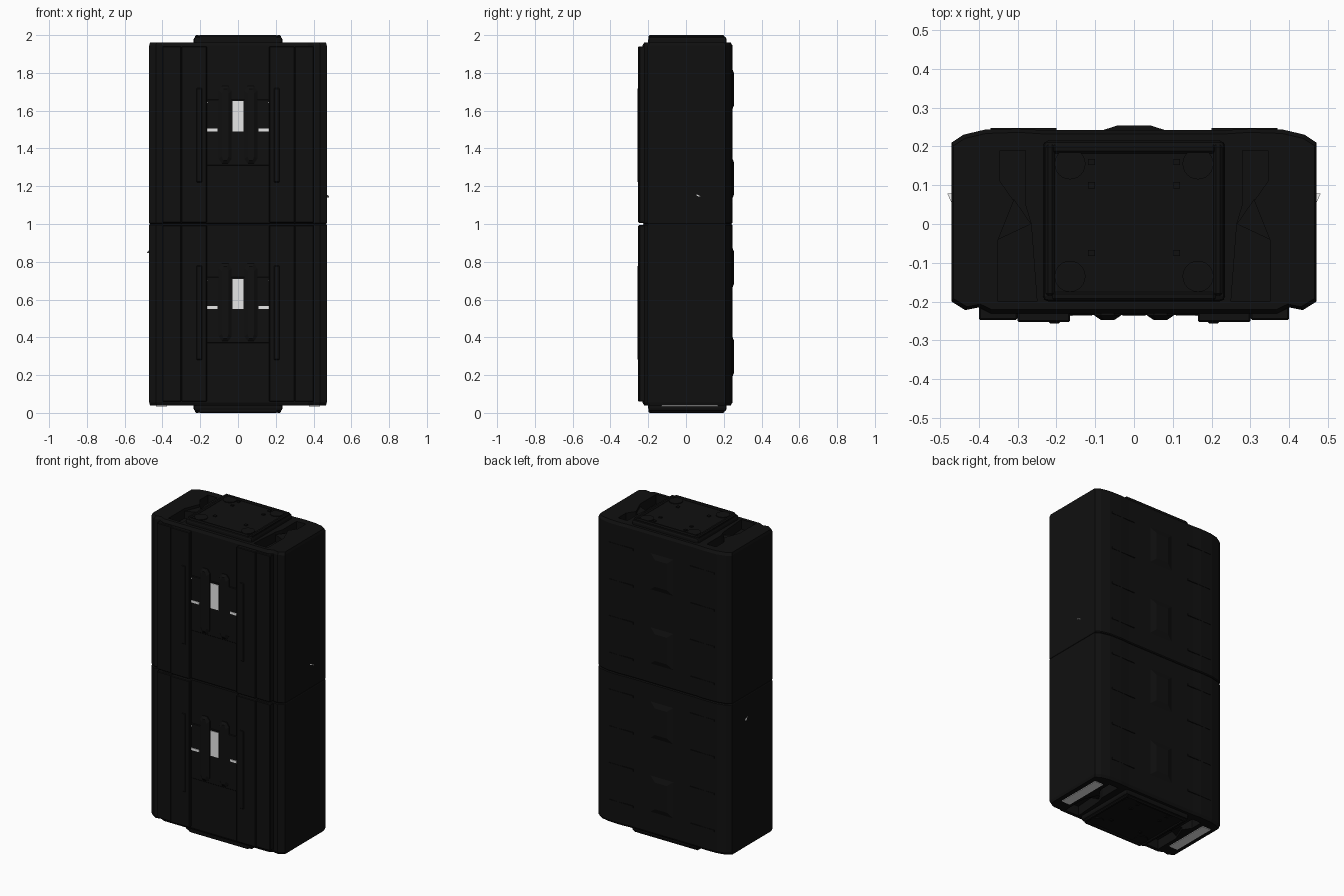
import bpy, bmesh, math
from mathutils import Vector

if "Cube" in bpy.data.objects:
    bpy.data.objects.remove(bpy.data.objects["Cube"])


def material(name, value):
    m = bpy.data.materials.new(name)
    m.use_nodes = True
    colour = (value, value, value, 1)
    m.diffuse_color = colour
    m.node_tree.nodes["Principled BSDF"].inputs["Base Color"].default_value = colour
    return m


BLACK = material("matte black", 0.005)
LIGHT = material("light grey", 0.8)


def finish(bm, name, mat=BLACK, bevel=0, segments=1):
    bmesh.ops.recalc_face_normals(bm, faces=bm.faces)
    mesh = bpy.data.meshes.new(name)
    bm.to_mesh(mesh)
    bm.free()
    ob = bpy.data.objects.new(name, mesh)
    bpy.context.collection.objects.link(ob)
    mesh.materials.append(mat)
    if bevel:
        mod = ob.modifiers.new("edge bevel", 'BEVEL')
        mod.width, mod.segments = bevel, segments
    return ob


def box(name, x, y, z, mat=BLACK, bevel=0, segments=1):
    """Box from its (low, high) range on each axis."""
    bm = bmesh.new()
    bmesh.ops.create_cube(bm, size=1)
    for v in bm.verts:
        v.co = Vector([a[0] if c < 0 else a[1] for c, a in zip(v.co, (x, y, z))])
    return finish(bm, name, mat, bevel, segments)


def loft(name, rings, mat=BLACK):
    """Closed solid through rings of points."""
    bm = bmesh.new()
    vs = [[bm.verts.new(p) for p in ring] for ring in rings]
    n = len(vs[0])
    bm.faces.new(vs[0])
    bm.faces.new(vs[-1])
    for a, b in zip(vs, vs[1:]):
        for i in range(n):
            j = (i + 1) % n
            bm.faces.new((a[i], a[j], b[j], b[i]))
    return finish(bm, name, mat)


def prism(name, pts, z0, z1, mat=BLACK):
    return loft(name, [[(x, y, z) for x, y in pts] for z in (z0, z1)], mat)


def span(side, a, b):
    return tuple(sorted((side * a, side * b)))


def cut(target, cutter):
    mod = target.modifiers.new("pocket", 'BOOLEAN')
    mod.operation, mod.object, mod.solver = 'DIFFERENCE', cutter, 'EXACT'
    cutter.hide_render = True
    cutter.hide_viewport = True
    cutter.display_type = 'WIRE'


# Case halves: one cross-section, softened at the outer end and at the seam
half = [(0.37, -0.23), (0.40, -0.215), (0.435, -0.222), (0.47, -0.2), (0.47, 0.21),
        (0.44, 0.23), (0.385, 0.243), (0.3, 0.246), (0.24, 0.242)]
section = half + [(-x, y) for x, y in reversed(half)]


def ring(z, inset=0):
    return [(x * (1 - inset / 4), y * (1 - inset), z) for x, y in section]


for name, end in (("upper", 1), ("lower", -1)):
    at = lambda d: 1 + end * d
    case = loft(name + "_case", [ring(at(0.001), 0.02), ring(at(0.006)),
                                 ring(at(0.945)), ring(at(0.962), 0.04)])

    # End pockets with angled latches
    for side in (-1, 1):
        pocket = [(0.25, -0.2), (0.35, -0.2), (0.35, -0.04), (0.31, 0.06), (0.345, 0.11),
                  (0.345, 0.19), (0.28, 0.19), (0.28, 0.05), (0.265, 0)]
        cut(case, prism(name + "_pocket_cutter", [(side * x, y) for x, y in pocket],
                        *sorted((at(0.9), at(1.1)))))
        latch = [(0.265, 0), (0.35, -0.04), (0.31, 0.065)]
        prism(name + "_latch", [(side * x, y) for x, y in latch],
              *sorted((at(0.89), at(0.945))))

    # Raised end cap with rim, studs and clips
    box(name + "_cap", (-0.235, 0.235), (-0.2, 0.215),
        sorted((at(0.9), at(0.992))), bevel=0.015, segments=2)
    for side in (-1, 1):
        box(name + "_cap_side_rim", span(side, 0.205, 0.228), (-0.185, 0.205),
            sorted((at(0.96), at(1))), bevel=0.006)
        for y in (-0.135, 0.155):
            bm = bmesh.new()
            bmesh.ops.create_cone(bm, cap_ends=True, segments=24, radius1=0.04,
                                  radius2=0.04, depth=0.012)
            bmesh.ops.translate(bm, verts=bm.verts, vec=(side * 0.165, y, at(0.99)))
            finish(bm, name + "_cap_stud")
        for y in (-0.075, 0.1, 0.16):
            box(name + "_cap_clip", span(side, 0.1, 0.118), (y - 0.008, y + 0.008),
                sorted((at(0.985), at(0.998))))
    for y in (-0.19, 0.19):
        box(name + "_cap_end_rim", (-0.21, 0.21), (y - 0.008, y + 0.015),
            sorted((at(0.96), at(1))), bevel=0.006)

    # Front rails, stepped, stopping short of the seam
    for side in (-1, 1):
        box(name + "_outer_rail", span(side, 0.3, 0.4), (-0.247, -0.2),
            sorted((at(0.006), at(0.94))), bevel=0.004)
        box(name + "_inner_rail", span(side, 0.165, 0.3), (-0.253, -0.2),
            sorted((at(0.006), at(0.94))), bevel=0.004)

# Pale strips on the underside
for side in (-1, 1):
    box("underside_strip", span(side, 0.375, 0.435), (-0.13, 0.17), (0.034, 0.042), LIGHT)

for name, z in (("upper", 1.49), ("lower", 0.55)):
    # Front panel, with raised brackets beside it
    box(name + "_panel", (-0.17, 0.17), (-0.234, -0.2), (z - 0.18, z + 0.17), bevel=0.003)
    for side in (-1, 1):
        box(name + "_bracket", span(side, 0.19, 0.22), (-0.256, -0.22),
            (z - 0.27, z + 0.23), bevel=0.004)
        # Long grip ribs with tapered ends
        rib = [[(side * 0.068 + sx * w, y, z + 0.035 + sz * h)
                for sx, sz in ((-1, -.88), (-.5, -1), (.5, -1), (1, -.88),
                               (1, .88), (.5, 1), (-.5, 1), (-1, .88))]
               for y, w, h in ((-0.22, 0.034, 0.205), (-0.236, 0.034, 0.205),
                               (-0.247, 0.018, 0.19))]
        loft(name + "_grip_rib", rib)
        box(name + "_side_slot", span(side, 0.108, 0.174), (-0.237, -0.232),
            (z, z + 0.015), LIGHT)
        corner = [(0.158, 0.15), (0.172, 0.15), (0.172, 0.164)]
        loft(name + "_corner_gap", [[(side * x, y, z + h) for x, h in corner]
                                    for y in (-0.232, -0.237)], LIGHT)
    box(name + "_centre_slot", (-0.029, 0.029), (-0.237, -0.232), (z, z + 0.16), LIGHT)

# Raised pads down the back
for i in range(4):
    z = 0.297 + i * 0.472
    pad = [[(sx * w, y, z + sz * h) for sx, sz in ((-1, -1), (1, -1), (1, 1), (-1, 1))]
           for y, w, h in ((0.23, 0.085, 0.12), (0.242, 0.08, 0.115), (0.254, 0.042, 0.085))]
    loft("back_pad", pad)

# Low back ribs in regular rows
for row in range(8):
    z = 0.18 + row * 0.234
    for side in (-1, 1):
        box("back_rib", span(side, 0.2, 0.37), (0.23, 0.247), (z - 0.006, z + 0.006))

# Small fins on the sides
for side, z in ((1, 1.15), (-1, 0.855)):
    loft("side_fin", [[(side * 0.468, 0.05, z + 0.006 + dz), (side * 0.481, 0.078, z - 0.006 + dz),
                       (side * 0.468, 0.078, z - 0.006 + dz)] for dz in (-0.003, 0.003)], LIGHT)
